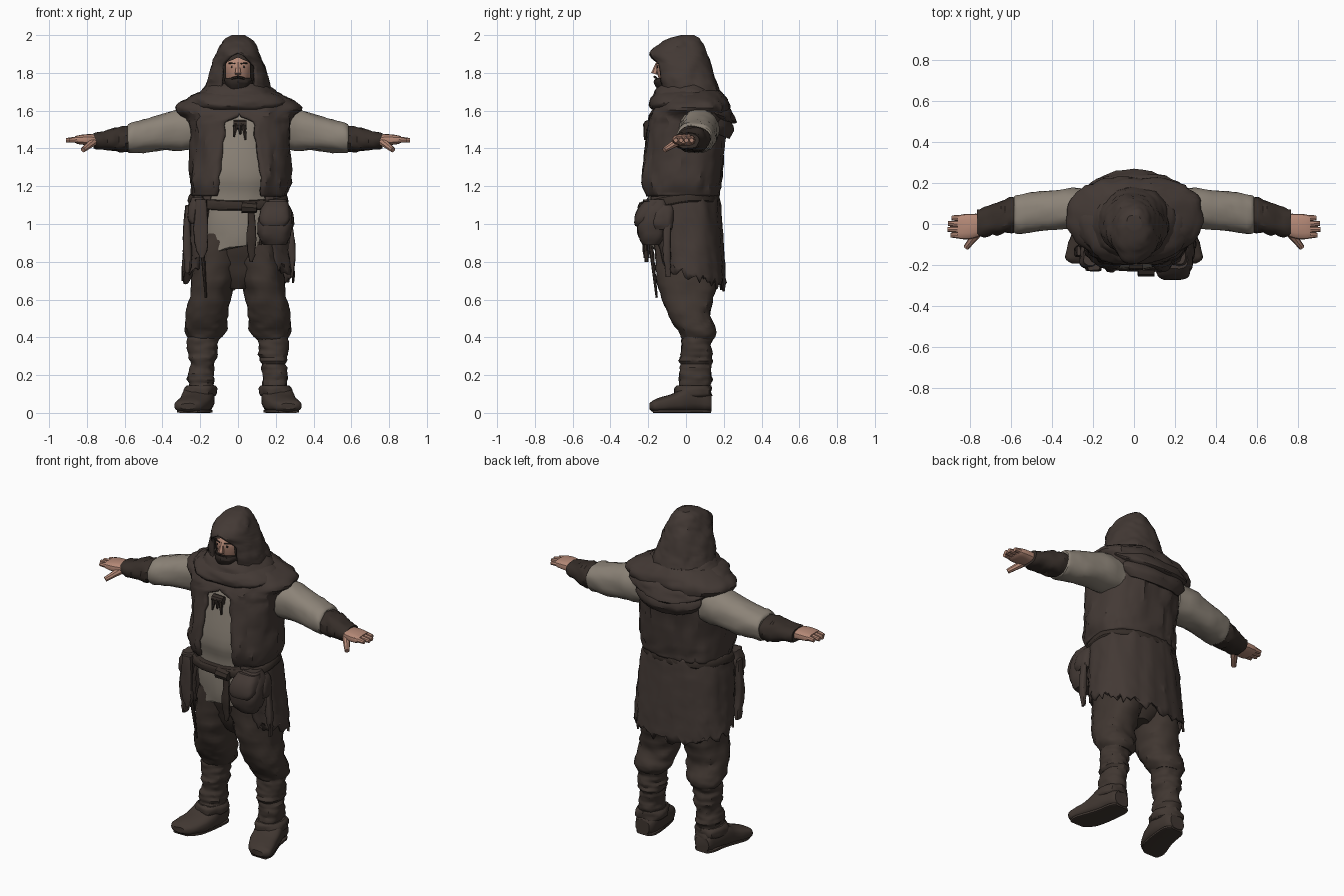
import bpy, bmesh, math, random
from mathutils import Vector, noise

random.seed(4)


def colour(name, r, g, b):
    m = bpy.data.materials.new(name)
    m.diffuse_color = (r, g, b, 1)
    return m


BROWN = colour("brown_cloth", .056, .041, .035)
TROUSER = colour("trouser_brown", .052, .038, .031)
LEATHER = colour("dark_leather", .037, .027, .022)
LINEN = colour("grey_linen", .262, .227, .186)
SKIN = colour("skin", .46, .25, .183)
DARK = colour("dark_hair", .026, .019, .016)


def spline(rows, k):
    """Fill in rows between the given ones with a smooth curve."""
    out = []
    for i in range(len(rows) - 1):
        p0, p1 = rows[max(i - 1, 0)], rows[i]
        p2, p3 = rows[i + 1], rows[min(i + 2, len(rows) - 1)]
        for j in range(k):
            t = j / k
            out.append([.5 * (2*b + (c - a)*t + (2*a - 5*b + 4*c - d)*t*t + (3*b - a - 3*c + d)*t**3)
                        for a, b, c, d in zip(p0, p1, p2, p3)])
    return out + [list(rows[-1])]


def finish(name, bm, mat, thick=0):
    bmesh.ops.remove_doubles(bm, verts=bm.verts, dist=1e-5)
    bmesh.ops.recalc_face_normals(bm, faces=bm.faces)
    me = bpy.data.meshes.new(name)
    bm.to_mesh(me)
    bm.free()
    me.materials.append(mat)
    ob = bpy.data.objects.new(name, me)
    bpy.context.collection.objects.link(ob)
    if thick:
        s = ob.modifiers.new("thickness", 'SOLIDIFY')
        s.thickness, s.offset = thick, 0
    return ob


def tube(name, rows, mat, axis='z', n=28, k=3, p=2.3, crinkle=.006, freq=(14, 14, 5),
         gap=None, caps=(True, True), shape=None, thick=0, mirror=1):
    """Loft of superellipses; a row is (position, a_min, a_max, b_min, b_max)."""
    bm = bmesh.new()
    rings = []
    for u, a0, a1, b0, b1 in spline(rows, k):
        ca, cb, ra, rb = (a0 + a1)/2, (b0 + b1)/2, (a1 - a0)/2, (b1 - b0)/2
        t0 = math.asin(min(.95, max(0, gap(u)) / ra) ** (p/2)) if gap else 0
        ring = []
        for i in range(n):
            t = t0 + (2*math.pi - 2*t0) * i / (n - 1 if gap else n)
            s, c = math.sin(t), -math.cos(t)
            a = math.copysign(abs(s) ** (2/p), s)
            b = math.copysign(abs(c) ** (2/p), c)
            a, b = (ca + ra*a, cb + rb*b)
            v = Vector({'z': (a, b, u), 'x': (u, a, b), 'y': (a, u, b)}[axis])
            d = crinkle * noise.noise(Vector((v.x*freq[0], v.y*freq[1], v.z*freq[2])) + Vector((3, 7, 1)))
            d += crinkle * .6 * noise.noise(v * 33)
            mid = Vector({'z': (ca, cb, u), 'x': (u, ca, cb), 'y': (ca, u, cb)}[axis])
            if (v - mid).length > 1e-4:
                v += (v - mid).normalized() * d
            if shape:
                v = shape(v)
            v.x *= mirror
            ring.append(bm.verts.new(v))
        rings.append(ring)
    for r, q in zip(rings, rings[1:]):
        for i in range(n - 1 if gap else n):
            j = (i + 1) % n
            bm.faces.new((r[i], r[j], q[j], q[i]))
    for ring, on in ((rings[0], caps[0]), (rings[-1], caps[1])):
        if on:
            bm.faces.new(ring)
    return finish(name, bm, mat, thick)


def rod(name, p, q, r1, r2, mat, n=8):
    """Tapered rod from p to q."""
    p, q = Vector(p), Vector(q)
    bm = bmesh.new()
    bmesh.ops.create_cone(bm, cap_ends=True, segments=n, radius1=r1, radius2=r2, depth=(q - p).length)
    rot = (q - p).to_track_quat('Z', 'Y')
    for v in bm.verts:
        v.co = rot @ v.co + (p + q) / 2
    return finish(name, bm, mat)


def sym(z, x, y0, y1):
    return (z, -x, x, y0, y1)


def hem(top, low, depth, slope=0):
    """Ragged lower edge that also drops towards the back."""
    def f(v):
        w = max(0, (top - v.z) / (top - low))
        v.z -= w * slope * v.y + w**5 * random.uniform(-depth, depth)
        return v
    return f


# Shirt under the vest, with its tail
tube("shirt", [sym(.87, .2, -.182, .12), sym(1.0, .21, -.198, .13), sym(1.15, .22, -.2, .14),
               sym(1.25, .235, -.222, .15), sym(1.4, .23, -.208, .17), sym(1.56, .22, -.18, .18),
               sym(1.66, .13, -.12, .13)], LINEN, n=36, shape=hem(1.0, .87, .02))
# Open vest
tube("vest", [(1.15, -.24, .25, -.212, .168), (1.22, -.247, .268, -.237, .178), (1.36, -.243, .263, -.224, .19),
              (1.5, -.25, .268, -.207, .207), (1.57, -.278, .292, -.187, .217), (1.615, -.322, .332, -.155, .222),
              (1.655, -.27, .28, -.13, .21), (1.70, -.165, .17, -.11, .17)],
     BROWN, n=56, k=4, crinkle=.016, freq=(22, 14, 6), p=2.4, thick=.016, caps=(False, True),
     gap=lambda z: (.108 - max(0, z - 1.25)*.12 + .014*noise.noise(Vector((0, 5, z*22)))
                    if z < 1.545 else .07 - (z - 1.545)*2.5))
# Skirt of the coat, open at the front
tube("coat_skirt", [sym(1.165, .24, -.205, .168), sym(1.08, .262, -.21, .178), sym(.95, .275, -.2, .19),
                    sym(.83, .287, -.175, .198), sym(.73, .295, -.15, .203)], BROWN, n=56, k=4, crinkle=.012,
     freq=(16, 16, 2), thick=.012, caps=(False, False), gap=lambda z: .14 + (1.165 - z)*.15,
     shape=hem(1.165, .73, .03, .3))


# Belt, drooping at the front
def droop(v):
    v.z -= .2 * max(0, -v.y)
    return v


tube("belt", [sym(1.115, .258, -.222, .172), sym(1.125, .265, -.232, .18), sym(1.155, .26, -.234, .177),
              sym(1.165, .247, -.225, .168)], LEATHER, n=40, k=2, crinkle=.004, shape=droop)
rod("belt_knot", (.02, -.225, 1.09), (.1, -.228, 1.085), .032, .028, LEATHER)


# Hood with an arched face opening
def opening(z):
    if z > 1.905 or z < 1.69:
        return 0
    return .085 * min(1, ((1.905 - z)/.07) ** .7, .25 + (z - 1.69)/.05)


tube("hood", [sym(1.993, .035, -.03, .04), sym(1.975, .064, -.09, .066), sym(1.945, .084, -.145, .088),
              sym(1.905, .102, -.188, .108), sym(1.85, .127, -.172, .128), sym(1.78, .15, -.155, .146),
              sym(1.73, .164, -.14, .163), sym(1.67, .175, -.13, .185)], BROWN, n=44, k=4, p=2.1,
     crinkle=.012, freq=(12, 12, 8), gap=opening, caps=(True, False), thick=.014)


# Draped cowl: loose rolls falling lower at the back
def drape(v):
    v.z -= .42 * max(0, v.y - .04) + .12 * max(0, -v.y - .1)
    return v


tube("cowl_upper", [sym(1.745, .15, -.115, .16), sym(1.73, .172, -.15, .192), sym(1.70, .2, -.172, .225),
                    sym(1.68, .215, -.178, .237), sym(1.665, .195, -.15, .215)], BROWN, n=44, crinkle=.016,
     freq=(9, 9, 18), shape=drape, caps=(False, False))
tube("cowl_lower", [sym(1.71, .17, -.14, .2), sym(1.69, .225, -.178, .24), sym(1.66, .268, -.195, .26),
                    sym(1.635, .285, -.195, .264), sym(1.615, .26, -.175, .235)], BROWN, n=48, crinkle=.018,
     freq=(9, 9, 18), shape=drape, caps=(False, False))
tube("cowl_back_fold", [sym(1.65, .18, .05, .22), sym(1.62, .215, .03, .245), sym(1.58, .22, .03, .252),
                        sym(1.53, .18, .05, .225)], BROWN, crinkle=.014, shape=drape)

# Head, inner hood around the face, beard, nose and eyes
tube("head", [sym(1.68, .05, -.09, .04), sym(1.75, .066, -.135, .06), sym(1.81, .077, -.155, .07),
              sym(1.86, .078, -.153, .08), sym(1.92, .05, -.1, .06)], SKIN, crinkle=.002)
tube("inner_hood", [sym(1.7, .075, -.13, .07), sym(1.76, .082, -.148, .07), sym(1.82, .087, -.158, .07),
                    sym(1.87, .086, -.162, .07), sym(1.91, .065, -.13, .06)], LEATHER, n=36, k=4,
     crinkle=.003, caps=(False, True), gap=lambda z: .064 if z < 1.855 else .064 - (z - 1.855)*2.5)
tube("beard", [sym(1.685, .03, -.13, -.05), sym(1.71, .055, -.155, -.02), sym(1.75, .072, -.165, 0),
               sym(1.773, .072, -.16, 0)], DARK, crinkle=.008, freq=(30, 30, 30))
rod("nose", (0, -.15, 1.855), (0, -.168, 1.795), .008, .018, SKIN, 6)
for s in (-1, 1):
    rod("moustache", (0, -.166, 1.779), (s*.034, -.154, 1.77), .007, .006, DARK, 6)
    rod("eye", (s*.03, -.145, 1.833), (s*.03, -.153, 1.833), .008, .007, DARK)
    rod("eyebrow", (s*.014, -.153, 1.848), (s*.05, -.141, 1.852), .005, .004, DARK, 6)
# Neck lacing on the shirt
rod("lace_knot", (-.025, -.2, 1.525), (.045, -.2, 1.525), .026, .024, LEATHER)
for x0, x1, z in ((-.012, -.022, 1.46), (.01, .012, 1.475), (.03, .04, 1.445)):
    rod("lace", (x0, -.212, 1.53), (x1, -.218, z), .015, .005, LEATHER, 6)

# Hips between the legs
tube("trouser_hips", [sym(.655, .05, -.06, .1), sym(.72, .15, -.1, .15), sym(.8, .2, -.13, .165),
                      sym(.9, .212, -.165, .165), sym(1.1, .21, -.18, .14)], TROUSER)

for s, side in ((-1, "right"), (1, "left")):
    # Sleeve, bracer, hand
    tube(side + "_sleeve", [(.2, -.06, .17, 1.40, 1.61), (.3, -.028, .172, 1.392, 1.607),
                            (.42, -.03, .165, 1.387, 1.578), (.5, -.037, .155, 1.378, 1.555),
                            (.57, -.044, .143, 1.376, 1.535), (.585, -.036, .133, 1.385, 1.524)],
         LINEN, 'x', crinkle=.009, freq=(12, 12, 12), mirror=s)
    tube(side + "_bracer", [(.55, -.03, .125, 1.39, 1.515), (.595, -.044, .13, 1.378, 1.518),
                            (.65, -.05, .113, 1.386, 1.508), (.71, -.056, .088, 1.394, 1.492),
                            (.766, -.06, .068, 1.402, 1.482)],
         LEATHER, 'x', crinkle=.012, freq=(28, 16, 16), mirror=s)
    tube(side + "_palm", [(.74, -.055, .05, 1.412, 1.472), (.79, -.072, .05, 1.418, 1.474),
                          (.84, -.074, .046, 1.422, 1.47), (.862, -.068, .04, 1.43, 1.465)],
         SKIN, 'x', n=16, p=2.8, crinkle=.002, mirror=s)
    for i, tip in enumerate((.895, .91, .908, .89)):
        y = -.056 + i*.028
        rod(side + "_finger", (s*.835, y, 1.448), (s*tip, y + .002, 1.443), .018, .012, SKIN)
    rod(side + "_thumb", (s*.765, -.045, 1.435), (s*.82, -.115, 1.392), .022, .014, SKIN)
    # Trouser leg gathered over the boot
    tube(side + "_trouser_leg", [(.95, -.01, .2, -.165, .15), (.8, .0, .235, -.16, .175),
                                 (.66, .03, .252, -.14, .158), (.55, .048, .27, -.108, .136),
                                 (.47, .06, .284, -.07, .148), (.42, .074, .282, -.035, .155),
                                 (.385, .1, .265, -.01, .14)],
         TROUSER, k=5, n=32, crinkle=.012, freq=(10, 10, 18), mirror=s)
    # Boot shaft wrapped in uneven strips
    wraps = []
    for i in range(20):
        f, o = i/19, random.uniform(-.005, .005)
        wraps.append((.41 - .32*f, .1 + .028*min(1, f*1.6) - o, .27 - .009*math.sin(f*3.1) + o,
                      -.022 - .022*f - o, .146 - .016*math.sin(f*2.2) + o))
    tube(side + "_boot_wraps", wraps, TROUSER, k=2, crinkle=.012, freq=(9, 9, 26), mirror=s)
    tube(side + "_ankle_wrap", [(.145, .125, .268, -.045, .132), (.13, .114, .282, -.056, .138),
                                (.1, .116, .286, -.062, .136), (.085, .13, .275, -.05, .13)],
         TROUSER, crinkle=.012, freq=(20, 20, 20), mirror=s)
    # Foot turned outward
    tube(side + "_boot_foot", [(.135, .155, .245, .01, .09), (.1, .132, .265, .003, .13),
                               (.02, .126, .29, .003, .145), (-.06, .136, .31, .003, .105),
                               (-.14, .168, .332, .003, .076), (-.175, .195, .328, .008, .064),
                               (-.192, .23, .305, .02, .05)], TROUSER, 'y', p=2.8, crinkle=.006, mirror=s)
    tube(side + "_boot_sole", [(.132, .16, .24, 0, .016), (.1, .135, .262, 0, .018), (.0, .14, .28, 0, .018),
                               (-.12, .165, .322, 0, .018), (-.175, .215, .315, 0, .018)],
         TROUSER, 'y', p=5, n=20, crinkle=0, mirror=s)

# Pouches at the left front
tube("front_pouch", [(.89, .13, .25, -.225, -.14), (.93, .105, .275, -.25, -.12), (1.0, .1, .285, -.262, -.11),
                     (1.07, .12, .28, -.24, -.1), (1.13, .15, .25, -.2, -.11)], BROWN, p=3, crinkle=.012)
tube("pouch_flap", [(.99, .13, .25, -.27, -.2), (1.02, .11, .275, -.275, -.18), (1.08, .12, .275, -.256, -.15),
                    (1.12, .14, .26, -.22, -.13)], BROWN, p=3, crinkle=.006)
tube("side_pouch", [(.97, .24, .285, -.17, -.08), (1.0, .22, .3, -.18, -.07), (1.06, .22, .29, -.17, -.07),
                    (1.1, .22, .26, -.15, -.08)], BROWN, crinkle=.01)
# Hanging cloth and straps: (name, x0, x1, y0, y1, top, bottom, colour)
for name, x0, x1, y0, y1, zt, zb, m in (
        ("belt_tail", .045, .095, -.228, -.208, 1.1, .8, LEATHER),
        ("right_front_cloth", -.232, -.16, -.232, -.2, 1.13, .82, BROWN),
        ("right_hip_cloth", -.292, -.25, -.16, -.115, 1.1, .74, BROWN),
        ("left_hip_cloth", .265, .302, -.12, -.085, 1.0, .72, BROWN),
        ("left_strap", .1, .13, -.213, -.195, 1.0, .89, LEATHER)):
    c = (x0 + x1)/2
    tube(name, [(zb, c - .008, c + .012, y0 + .01, y1 + .01), (zb + .06, x0 + .01, x1, y0 + .005, y1 + .005),
                ((zt + zb)/2, x0, x1, y0, y1), (zt, x0 + .012, x1 - .012, y0 + .005, y1 + .005)],
         m, n=16, p=3.5, crinkle=.012)
tube("hip_bundle", [(1.0, -.25, -.19, -.195, -.12), (1.03, -.268, -.18, -.205, -.1), (1.09, -.262, -.17, -.215, -.1),
                    (1.14, -.245, -.18, -.2, -.11)], BROWN, crinkle=.014)
rod("dagger_sheath", (-.205, -.21, 1.1), (-.17, -.155, .61), .018, .006, LEATHER)

# Smooth shading that keeps creases crisp
for ob in bpy.context.scene.objects:
    ob.select_set(True)
    bpy.context.view_layer.objects.active = ob
bpy.ops.object.shade_smooth_by_angle(angle=math.radians(30))
